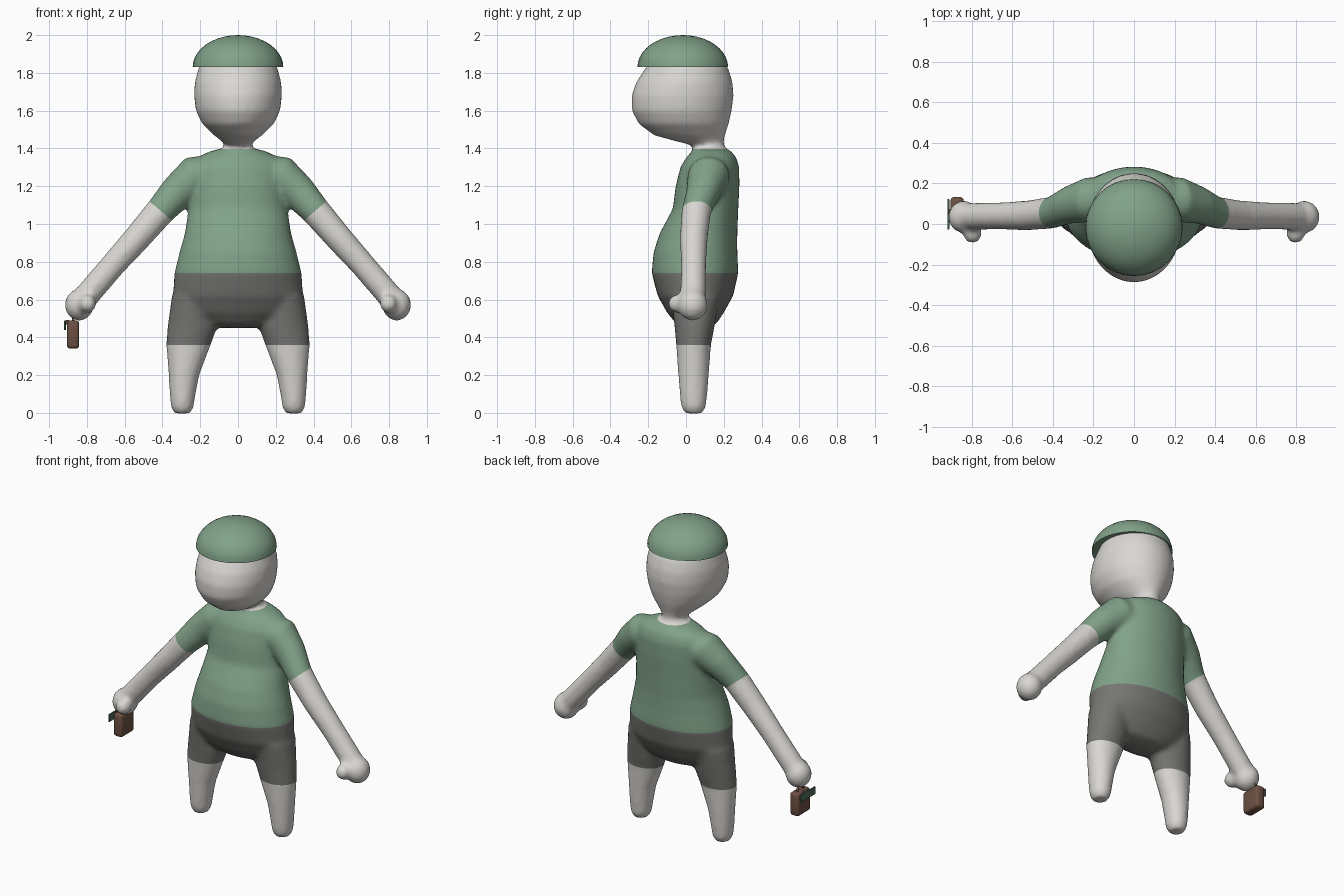
import bpy, bmesh, math
from mathutils import Vector, Matrix

if "Cube" in bpy.data.objects:
    bpy.data.objects.remove(bpy.data.objects["Cube"])


def material(name, r, g, b):
    m = bpy.data.materials.new(name)
    m.use_nodes = True
    m.diffuse_color = (r, g, b, 1)
    m.node_tree.nodes["Principled BSDF"].inputs["Base Color"].default_value = (r, g, b, 1)
    return m


skin = material("pale skin", 0.70, 0.68, 0.65)
green = material("sage green", 0.22, 0.36, 0.25)
grey = material("shorts grey", 0.18, 0.18, 0.17)
brown = material("leather brown", 0.15, 0.08, 0.055)
dark_green = material("dark green", 0.08, 0.16, 0.11)


def loft(bm, rings, sides=40):
    """Skin a closed tube through rings of (centre, u radius vector, v radius vector)."""
    loops = []
    for c, u, v in rings:
        angles = [math.tau * i / sides for i in range(sides)]
        loops.append([bm.verts.new(c + u * math.cos(a) + v * math.sin(a)) for a in angles])
    for a, b in zip(loops, loops[1:]):
        for i in range(sides):
            j = (i + 1) % sides
            bm.faces.new((a[i], a[j], b[j], b[i]))
    bm.faces.new(loops[0][::-1])
    bm.faces.new(loops[-1])


def ball(bm, centre, size):
    m = Matrix.Translation(centre) @ Matrix.Diagonal((*size, 1))
    bmesh.ops.create_uvsphere(bm, u_segments=32, v_segments=20, radius=1, matrix=m)


def finish(name, bm, *mats):
    bmesh.ops.recalc_face_normals(bm, faces=bm.faces)
    mesh = bpy.data.meshes.new(name)
    bm.to_mesh(mesh)
    bm.free()
    ob = bpy.data.objects.new(name, mesh)
    bpy.context.collection.objects.link(ob)
    for m in mats:
        mesh.materials.append(m)
    return ob


def smooth(ob, angle=50):
    bpy.ops.object.select_all(action="DESELECT")
    ob.select_set(True)
    bpy.context.view_layer.objects.active = ob
    bpy.ops.object.shade_smooth_by_angle(angle=math.radians(angle))


# Torso, neck and head: height, half width, front y, back y
column = [
    (0.45, .09, 0.00, .10), (0.47, .20, -.05, .16), (0.53, .30, -.10, .20),
    (0.62, .345, -.15, .25), (0.74, .337, -.182, .277), (0.85, .31, -.172, .272),
    (0.95, .282, -.14, .272), (1.08, .262, -.07, .277), (1.20, .255, -.055, .283),
    (1.30, .25, -.03, .282), (1.35, .22, 0.0, .268), (1.385, .15, .03, .24),
    (1.40, .085, .04, .21), (1.415, .066, .04, .20), (1.44, .088, -.06, .20),
    (1.47, .128, -.17, .207), (1.53, .19, -.25, .226), (1.60, .223, -.287, .242),
    (1.68, .233, -.288, .252), (1.75, .229, -.264, .247), (1.83, .208, -.212, .222),
    (1.90, .16, -.14, .15), (1.93, .09, -.08, .09)]
# Leg: height, x, half width, y, half depth
leg = [(0.62, .24, .11, .05, .13), (0.45, .243, .131, .045, .105),
       (0.36, .262, .118, .04, .092), (0.20, .286, .081, .04, .081),
       (0.10, .293, .069, .04, .073), (0.03, .295, .06, .04, .066),
       (-.003, .295, .042, .04, .045)]
# Arm: x, y, z, radius
arm = [(.10, .12, 1.27, .10), (.23, .12, 1.25, .112), (.32, .095, 1.17, .094),
       (.41, .055, 1.07, .079), (.53, .042, .93, .073), (.66, .04, .785, .067),
       (.78, .038, .645, .067), (.83, .036, .585, .066)]

bm = bmesh.new()
loft(bm, [(Vector((0, (f + b) / 2, z)), Vector((w, 0, 0)), Vector((0, (b - f) / 2, 0)))
          for z, w, f, b in column])
for s in (-1, 1):
    loft(bm, [(Vector((s * x, y, z)), Vector((w, 0, 0)), Vector((0, d, 0)))
              for z, x, w, y, d in leg])
    rings = []
    for i, (x, y, z, r) in enumerate(arm):
        a, b = arm[max(i - 1, 0)], arm[min(i + 1, len(arm) - 1)]
        t = Vector((b[0] - a[0], 0, b[2] - a[2])).normalized()
        rings.append((Vector((s * x, y, z)), Vector((-s * t.z * r, 0, t.x * r)),
                      Vector((0, r, 0))))
    loft(bm, rings)
    ball(bm, (s * .84, .035, .572), (.077, .08, .084))      # fist
    ball(bm, (s * .797, -.042, .578), (.047, .055, .05))    # thumb
body = finish("body", bm)

# Fuse the parts into one soft skin
fuse = body.modifiers.new("fuse", "REMESH")
fuse.mode = "VOXEL"
fuse.voxel_size = 0.014
soften = body.modifiers.new("soften", "SMOOTH")
soften.factor = 0.5
soften.iterations = 9
depsgraph = bpy.context.evaluated_depsgraph_get()
fused = bpy.data.meshes.new_from_object(body.evaluated_get(depsgraph))
body.modifiers.clear()
body.data = fused
fused.materials.clear()
for m in (skin, green, grey):
    fused.materials.append(m)

# Cut clean hems, then colour shirt and shorts between them
WAIST, KNEE, COLLAR = 0.74, 0.36, 1.397
cuff, along = Vector((.41, 0, 1.07)), Vector((.65, 0, -.76))


def hem(bm, faces, point, normal):
    geom = set(faces)
    for f in faces:
        geom.update(f.edges)
        geom.update(f.verts)
    bmesh.ops.bisect_plane(bm, geom=list(geom), plane_co=point, plane_no=normal, dist=1e-5)


bm = bmesh.new()
bm.from_mesh(fused)
for z in (WAIST, KNEE, COLLAR):
    hem(bm, [f for f in bm.faces if abs(f.calc_center_median().x) < .4], (0, 0, z), (0, 0, 1))
for s in (-1, 1):
    side = [f for f in bm.faces
            if f.calc_center_median().x * s > .32 and f.calc_center_median().z > .95]
    hem(bm, side, (s * cuff.x, 0, cuff.z), (s * along.x, 0, along.z))
for f in bm.faces:
    c = f.calc_center_median()
    c.x = abs(c.x)
    on_arm = c.x > .4 or (c.x > .32 and c.z > .95)
    bare_arm = on_arm and (Vector((c.x, 0, c.z)) - cuff).dot(along) > 0
    if bare_arm or c.z > COLLAR or c.z < KNEE:
        f.material_index = 0
    else:
        f.material_index = 1 if c.z > WAIST else 2
bm.to_mesh(fused)
bm.free()
smooth(body, 80)

# Domed cap with a flat underside
bm = bmesh.new()
ball(bm, (0, -.017, 1.83), (.24, .24, .17))
bmesh.ops.bisect_plane(bm, geom=bm.verts[:] + bm.edges[:] + bm.faces[:],
                       plane_co=(0, 0, 1.83), plane_no=(0, 0, 1), clear_inner=True)
rim = [e for e in bm.edges if e.is_boundary]
bmesh.ops.contextual_create(bm, geom=rim)
smooth(finish("cap", bm, green))


# Small bag hanging from the right hand
def box(name, centre, size, bevel, mat):
    bm = bmesh.new()
    bmesh.ops.create_cube(bm, size=1, matrix=Matrix.Translation(centre)
                          @ Matrix.Diagonal((*size, 1)))
    bmesh.ops.bevel(bm, geom=bm.edges[:], offset=bevel, segments=3, profile=.5,
                    affect="EDGES")
    ob = finish(name, bm, mat)
    smooth(ob)


box("bag", (-.873, .066, .415), (.065, .135, .15), .018, brown)
box("bag_tag", (-.916, .048, .463), (.009, .15, .05), .003, dark_green)
box("tag_stud", (-.905, .06, .48), (.02, .03, .025), .004, brown)
for n, y in (("front", .03), ("back", .10)):
    bm = bmesh.new()
    top, bottom = Vector((-.865, .06, .56)), Vector((-.873, y, .48))
    loft(bm, [(p, Vector((.007, 0, 0)), Vector((0, .007, 0))) for p in (bottom, top)], 12)
    smooth(finish(n + "_bag_strap", bm, brown))
